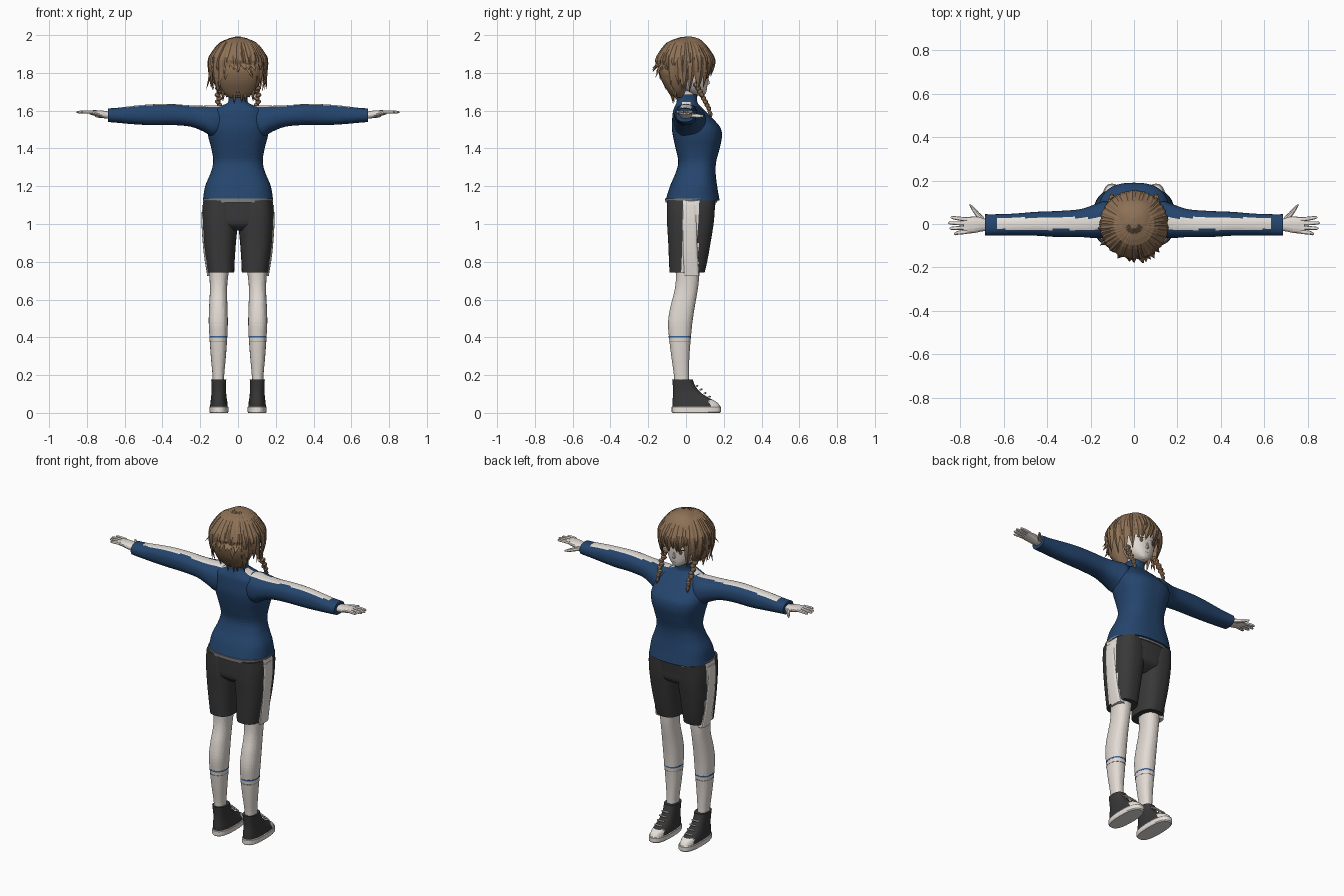
import bpy, math, random
from mathutils import Vector
from mathutils.bvhtree import BVHTree

random.seed(4)
if "Cube" in bpy.data.objects:
    bpy.data.objects.remove(bpy.data.objects["Cube"], do_unlink=True)

parts = []


def material(name, *rgb):
    m = bpy.data.materials.new(name)
    m.use_nodes = True
    m.diffuse_color = (*rgb, 1)
    bsdf = next(n for n in m.node_tree.nodes if n.type == 'BSDF_PRINCIPLED')
    bsdf.inputs["Base Color"].default_value = (*rgb, 1)
    return m


BLUE = material("jacket blue", .018, .06, .155)
WHITE = material("off white", .80, .75, .70)
SKIN = material("pale skin", .77, .71, .66)
DARK = material("charcoal", .04, .04, .041)
HAIR = material("brown hair", .27, .165, .092)
GREY = material("hem grey", .25, .24, .23)
SOCK = material("sock band blue", .04, .13, .34)
IRIS = material("eye brown", .12, .07, .04)


def add(name, verts, faces, mats, rule=None, mirror=False):
    """Make a mesh object; rule(center) picks the material index of each face."""
    me = bpy.data.meshes.new(name)
    me.from_pydata(verts, [], faces)
    for m in mats:
        me.materials.append(m)
    if rule:
        for p in me.polygons:
            p.material_index = int(rule(p.center))
    ob = bpy.data.objects.new(name, me)
    bpy.context.collection.objects.link(ob)
    if mirror:
        ob.modifiers.new("mirror", 'MIRROR').use_mirror_merge = False
    parts.append(ob)
    return ob


def smooth_rows(rows, steps):
    """Catmull-Rom interpolation between rows of numbers."""
    if steps == 1:
        return rows
    out = []
    for i in range(len(rows) - 1):
        a, b, c, d = rows[max(i - 1, 0)], rows[i], rows[i + 1], rows[min(i + 2, len(rows) - 1)]
        for k in range(steps):
            t = k / steps
            out.append([q + .5 * t * (r - p + t * (2*p - 5*q + 4*r - s + t * (3*(q - r) + s - p)))
                        for p, q, r, s in zip(a, b, c, d)])
    return out + [rows[-1]]


def loft(name, rows, mats, axis='z', n=32, power=2.3, steps=4, **kw):
    """Rounded sections along an axis; each row is (position, u min, u max, v min, v max)."""
    rows = smooth_rows(rows, steps)
    verts = []
    for s, u0, u1, v0, v1 in rows:
        for j in range(n):
            t = math.tau * j / n
            c, d = math.cos(t), math.sin(t)
            u = (u0 + u1) / 2 + (u1 - u0) / 2 * math.copysign(abs(c) ** (2 / power), c)
            v = (v0 + v1) / 2 + (v1 - v0) / 2 * math.copysign(abs(d) ** (2 / power), d)
            verts.append((u, v, s) if axis == 'z' else (s, u, v))
    faces = [(i*n + j, i*n + (j+1) % n, (i+1)*n + (j+1) % n, (i+1)*n + j)
             for i in range(len(rows) - 1) for j in range(n)]
    faces += [tuple(reversed(range(n))), tuple(range(len(verts) - n, len(verts)))]
    if rows[0][0] > rows[-1][0]:
        faces = [f[::-1] for f in faces]
    return add(name, verts, faces, mats, **kw)


def centred(rows):
    """Rows of (z, half width, back y, front y) to symmetric loft rows."""
    return [(z, -w, w, a, b) for z, w, a, b in rows]


# Jacket body with collar and shoulder stripe
loft("jacket_body", centred([
    (1.125, .186, -.108, .178), (1.2, .174, -.085, .165), (1.27, .145, -.055, .157),
    (1.33, .131, -.041, .16), (1.4, .141, -.055, .178), (1.46, .157, -.068, .19),
    (1.51, .162, -.075, .182), (1.56, .15, -.073, .14), (1.6, .135, -.068, .1),
    (1.625, .09, -.058, .075), (1.645, .053, -.05, .06), (1.685, .05, -.045, .06)]),
    [BLUE, WHITE], n=48, power=2.5,
    rule=lambda c: 1.595 < c.z < 1.645 and abs(c.y - .003) < .024)
loft("jacket_hem", centred([(1.115, .183, -.109, .165), (1.136, .187, -.111, .168)]),
     [GREY], n=48, power=2.5, steps=1)

# Sleeves with a stripe along the top
loft("sleeves", [
    (.07, -.05, .08, 1.47, 1.625), (.13, -.064, .105, 1.46, 1.628), (.18, -.065, .09, 1.488, 1.626),
    (.25, -.06, .068, 1.515, 1.628), (.35, -.06, .06, 1.524, 1.635), (.45, -.054, .056, 1.523, 1.634),
    (.55, -.053, .048, 1.528, 1.626), (.63, -.054, .045, 1.535, 1.616), (.687, -.054, .045, 1.54, 1.612)],
    [BLUE, WHITE], axis='x', n=40, mirror=True,
    rule=lambda c: c.z > 1.585 and abs(c.y - .002) < .027 and .1 < c.x < .632)

# Hands
loft("palms", [(.67, -.03, .02, 1.558, 1.592), (.7, -.034, .03, 1.558, 1.598),
               (.74, -.042, .034, 1.568, 1.602), (.785, -.044, .03, 1.58, 1.602)],
     [SKIN], axis='x', n=16, mirror=True)
for i, (y, tip) in enumerate([(-.036, .83), (-.017, .85), (.002, .856), (.021, .845)]):
    fan = (i - 1.5) * .006
    loft("fingers_%d" % (i + 1), [
        (.77, y - .01, y + .01, 1.583, 1.602), (.81, y + fan / 2 - .009, y + fan / 2 + .009, 1.584, 1.602),
        (tip - .008, y + fan - .007, y + fan + .007, 1.586, 1.599),
        (tip, y + fan - .002, y + fan + .002, 1.59, 1.594)], [SKIN], axis='x', n=10, steps=2, mirror=True)
loft("thumbs", [(.69, .0, .03, 1.562, 1.59), (.715, .022, .054, 1.562, 1.586),
                (.738, .05, .079, 1.562, 1.582), (.757, .083, .092, 1.567, 1.576)],
     [SKIN], axis='x', n=10, mirror=True)


# Shorts with side stripes
def side_stripe(c):
    return abs(c.y - .02) < .042 and c.x > .12


loft("shorts_seat", centred([(.965, .1, -.06, .09), (1., .178, -.095, .14), (1.06, .184, -.1, .15),
                             (1.128, .181, -.1, .158)]),
     [DARK, WHITE], n=48, power=2.5, rule=lambda c: side_stripe(Vector((abs(c.x), c.y, c.z))))
loft("shorts_legs", [
    (.742, .02, .16, -.087, .098), (.8, .018, .168, -.09, .112), (.9, .011, .181, -.094, .13),
    (1., .002, .188, -.1, .146), (1.07, .004, .189, -.101, .152), (1.125, .02, .183, -.1, .155)],
    [DARK, WHITE], n=48, power=2.5, mirror=True, rule=side_stripe)
loft("shorts_side_flaps", [(.725, .12, .163, -.012, .07), (.85, .135, .182, -.017, .062),
                           (1., .15, .193, -.02, .058), (1.1, .15, .19, -.02, .056)],
     [WHITE], n=16, power=4, mirror=True)

# Legs and sock bands
loft("legs", [
    (.14, .074, .134, -.062, .02), (.2, .073, .135, -.064, .016), (.3, .064, .144, -.078, .018),
    (.4, .057, .151, -.09, .026), (.48, .054, .155, -.095, .034), (.56, .056, .153, -.083, .046),
    (.64, .058, .149, -.062, .06), (.7, .055, .15, -.054, .068), (.78, .045, .155, -.056, .074),
    (.85, .04, .16, -.06, .08)], [SKIN], n=32, mirror=True)
for name, z, h, mat in [("sock_bands_upper", .398, .008, SOCK), ("sock_bands_lower", .374, .003, GREY)]:
    d = .0 if z > .39 else .002
    loft(name, [(z, .056 + d, .152 - d, -.0915 + d, .027 - d), (z + h, .056 + d, .152 - d, -.0915 + d, .027 - d)],
         [mat], steps=1, mirror=True)

# High-top shoes with pale soles, toe caps and laces
loft("shoe_soles", [(.0, .054, .148, -.072, .18), (.006, .05, .152, -.076, .186),
                    (.03, .05, .152, -.076, .186), (.034, .053, .149, -.073, .183)],
     [WHITE], steps=1, power=2.6, mirror=True)
loft("shoe_uppers", [(.03, .054, .148, -.072, .183), (.055, .056, .146, -.072, .166),
                     (.08, .06, .143, -.07, .12), (.11, .063, .14, -.068, .075), (.145, .064, .14, -.07, .048),
                     (.176, .062, .142, -.073, .036)],
     [DARK, WHITE], power=2.5, mirror=True, rule=lambda c: c.y > .125 and c.z < .07)
for i in range(4):
    y, z = .054 + i * .022, .142 - i * .019
    loft("laces_%d" % (i + 1), [(.078, y - .006, y + .004, z - .006, z + .003),
                                (.102, y, y + .012, z - .003, z + .006),
                                (.126, y - .006, y + .004, z - .006, z + .003)],
         [WHITE], axis='x', n=8, mirror=True)

# Neck, head and nose
loft("neck", centred([(1.63, .042, -.04, .045), (1.74, .042, -.04, .045)]), [SKIN], steps=1)
head = loft("head", centred([
    (1.68, .012, .06, .092), (1.69, .033, .02, .104), (1.715, .062, -.03, .111), (1.75, .085, -.07, .114),
    (1.8, .098, -.09, .116), (1.86, .1, -.095, .116), (1.92, .085, -.075, .1), (1.965, .04, -.03, .05)]),
    [SKIN], n=40)
loft("nose", centred([(1.738, .004, .1, .116), (1.745, .008, .1, .126), (1.775, .004, .1, .117)]),
     [SKIN], n=8, steps=2)

# Painted eyes, brows and mouth laid on the face
face = BVHTree.FromPolygons([v.co for v in head.data.vertices], [p.vertices[:] for p in head.data.polygons])


def decal(name, x, z, rx, rz, lift, mat, mirror=True):
    n, pts = 16, [(x, z)]
    pts += [(x + rx * math.cos(math.tau * k / n), z + rz * math.sin(math.tau * k / n)) for k in range(n)]
    verts = []
    for px, pz in pts:
        hit = face.ray_cast(Vector((px, 1, pz)), Vector((0, -1, 0)))[0]
        verts.append((px, hit.y + lift, pz))
    add(name, verts, [(0, 1 + (k + 1) % n, 1 + k) for k in range(n)], [mat], mirror=mirror)


decal("eye_whites", .042, 1.782, .021, .015, .0015, WHITE)
decal("irises", .04, 1.782, .011, .014, .0025, IRIS)
decal("lashes", .043, 1.797, .023, .003, .003, DARK)
decal("brows", .043, 1.822, .022, .002, .002, IRIS)
decal("mouth", 0, 1.715, .014, .0015, .002, IRIS, False)

# Hair cap
loft("hair_cap", centred([
    (1.67, .05, -.072, -.01), (1.7, .085, -.095, .0), (1.75, .115, -.125, .025), (1.8, .132, -.142, .05),
    (1.835, .137, -.143, .1), (1.87, .136, -.138, .125), (1.91, .122, -.12, .125), (1.95, .095, -.085, .105),
    (1.98, .055, -.045, .07), (1.992, .012, -.005, .03)]), [HAIR], n=32)

# Hair locks sweeping from the crown
lv, lf = [], []


def lock(angle, tip, swing, flare, width):
    mid = (1.88 + tip) / 2
    path = [(0, .02, 1.99, .3), (0, .088, 1.962, .75), (0, .131, 1.908, 1), (swing * .3, .15, 1.868, 1),
            (swing * .6, .148, mid, .8), (swing, flare, tip, .02)]
    base = len(lv)
    rings = smooth_rows(path, 3)
    for turn, r, z, w in rings:
        a = angle + turn
        out, side = Vector((math.cos(a), math.sin(a), 0)), Vector((-math.sin(a), math.cos(a), 0))
        mid_pt = out * r + Vector((0, 0, z)) + Vector((0, -.004, 0))
        half = side * width * w * min(1, r / .11)
        lv.extend([mid_pt - half, mid_pt - out * .012 * w, mid_pt + half, mid_pt + out * .01 * w])
    for i in range(len(rings) - 1):
        for j in range(4):
            k = (j + 1) % 4
            lf.append((base + i*4 + j, base + i*4 + 4 + j, base + i*4 + 4 + k, base + i*4 + k))


count = 46
for i in range(count):
    a = math.tau * (i + random.uniform(-.3, .3)) / count
    front = math.sin(a)
    if front > .75:
        tip, flare = random.uniform(1.775, 1.825), .136
    elif front > .25:
        tip, flare = random.uniform(1.68, 1.74), .128
    elif front > -.4:
        tip, flare = random.uniform(1.7, 1.82), random.uniform(.125, .17)
    else:
        tip, flare = random.uniform(1.67, 1.83), random.uniform(.1, .15)
        if tip > 1.77:
            flare = random.uniform(.165, .182)
    lock(a, tip, random.uniform(-.16, .16), flare, random.uniform(.02, .03))
add("hair_locks", lv, lf, [HAIR])

# Nape hair tapering over the collar
for i in range(-4, 5):
    x, tip = i * .02, 1.655 + random.uniform(-.02, .02)
    y = -.075 + abs(i) * .006
    loft("nape_lock_%d" % (i + 5), [(tip, x - .001, x + .001, y, y + .002),
                                    (1.7, x - .012, x + .012, y - .022, y),
                                    (1.78, x * 1.2 - .016, x * 1.2 + .016, y - .062, y - .03)],
         [HAIR], n=6, steps=3)

# Braids falling over the chest: a chain of beads with a loose end
for i in range(8):
    t = i / 7
    x, y, z = .098 + .006 * math.sin(t * 3), .055 + .066 * t, 1.735 - .125 * t
    dx, r = (.004 if i % 2 else -.004), .016 - .004 * t
    loft("braid_knots_%d" % (i + 1), [
        (z - .014, x - .004, x + .004, y - .002, y + .006),
        (z - .004, x + dx - r, x + dx + r, y - r, y + r),
        (z + .008, x + dx - r, x + dx + r, y - r, y + r),
        (z + .016, x - .004, x + .004, y - .006, y + .002)], [HAIR], n=10, steps=2, mirror=True)
loft("braid_ends", [(1.565, .103, .105, .133, .136), (1.585, .092, .112, .118, .14),
                    (1.605, .094, .106, .112, .128)], [HAIR], n=8, mirror=True)

# Smooth shading with crisp edges
for ob in bpy.context.view_layer.objects:
    ob.select_set(ob in parts)
bpy.context.view_layer.objects.active = parts[0]
bpy.ops.object.shade_smooth_by_angle(angle=math.radians(40))
